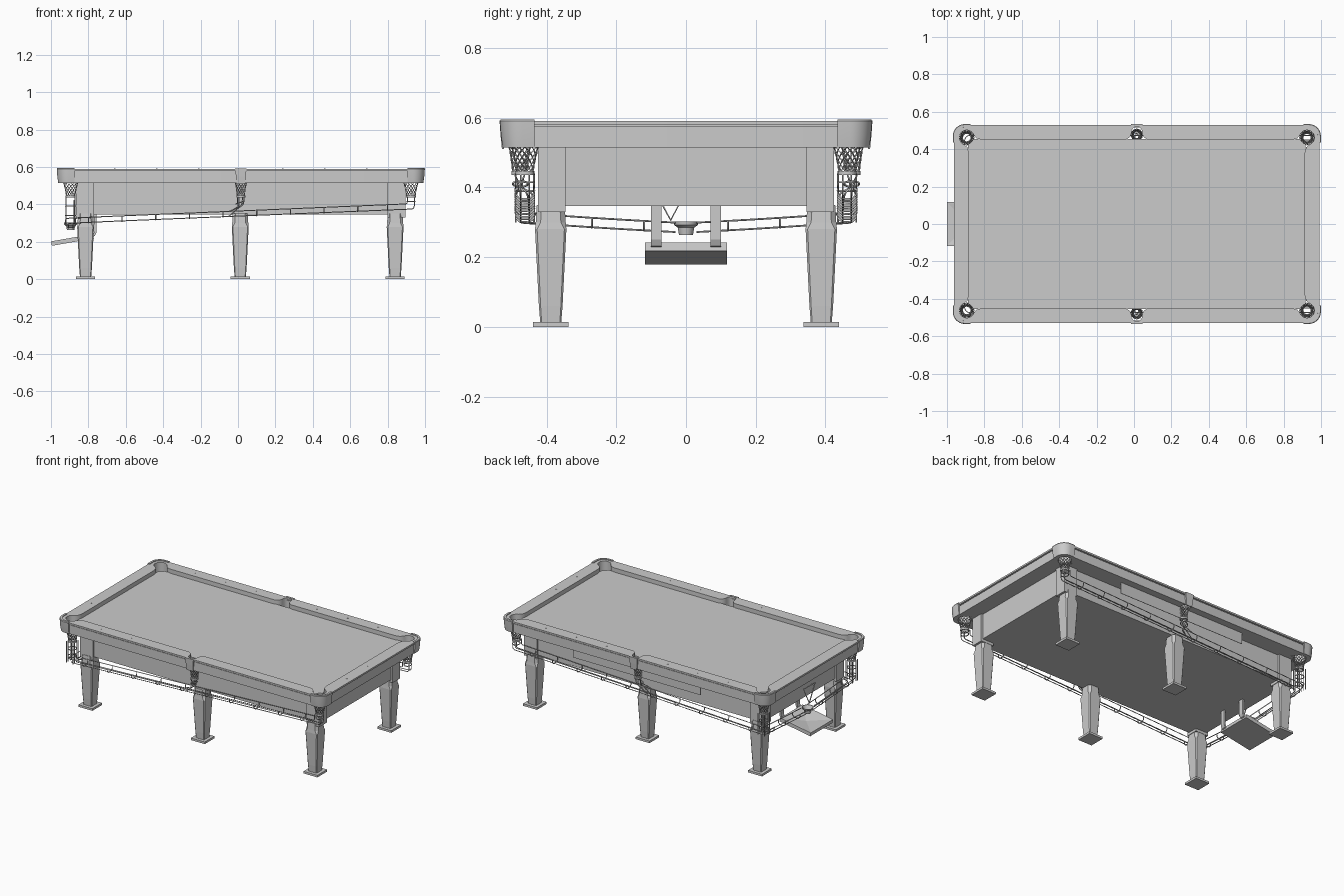
import bpy, bmesh
from math import sin, cos, pi, radians

if "Cube" in bpy.data.objects:
    bpy.data.objects.remove(bpy.data.objects["Cube"])

CX, HX, HY = 0.015, 0.8975, 0.45        # centre and half size of the playing area
OX, OY = 0.98, 0.53                     # half size of the rail
PX, PY = HX + 0.012, 0.462              # corner pocket centre


def finish(bm, name, loc=(0, 0, 0), smooth=False):
    bmesh.ops.recalc_face_normals(bm, faces=bm.faces)
    me = bpy.data.meshes.new(name)
    bm.to_mesh(me)
    bm.free()
    ob = bpy.data.objects.new(name, me)
    ob.location = loc
    bpy.context.collection.objects.link(ob)
    if smooth:
        bpy.ops.object.select_all(action='DESELECT')
        ob.select_set(True)
        bpy.context.view_layer.objects.active = ob
        bpy.ops.object.shade_smooth_by_angle(angle=radians(35))
    return ob


def loft(name, rings, caps=True, closed=False, smooth=False):
    """Join point rings with quads; closed also joins last ring to first."""
    bm = bmesh.new()
    vs = [[bm.verts.new(p) for p in r] for r in rings]
    n = len(rings[0])
    for a, b in zip(vs, vs[1:] + (vs[:1] if closed else [])):
        for i in range(n):
            bm.faces.new((a[i], a[(i + 1) % n], b[(i + 1) % n], b[i]))
    if caps and not closed:
        bm.faces.new(vs[0])
        bm.faces.new(vs[-1])
    return finish(bm, name, smooth=smooth)


def box(name, x0, x1, y0, y1, z0, z1):
    return loft(name, [[(x0, y0, z), (x1, y0, z), (x1, y1, z), (x0, y1, z)] for z in (z0, z1)])


def lathe(name, x, y, prof, n=20, closed=False):
    return loft(name, [[(x + r * cos(2 * pi * i / n), y + r * sin(2 * pi * i / n), z)
                        for i in range(n)] for r, z in prof], closed=closed, smooth=True)


def prism(name, loops, z0, z1):
    """Filled flat outline (with holes) given height."""
    cu = bpy.data.curves.new(name, 'CURVE')
    cu.dimensions, cu.fill_mode, cu.extrude = '2D', 'BOTH', (z1 - z0) / 2
    for pts in loops:
        s = cu.splines.new('POLY')
        s.points.add(len(pts) - 1)
        for p, (x, y) in zip(s.points, pts):
            p.co = (x + CX, y, 0, 1)
        s.use_cyclic_u = True
    ob = bpy.data.objects.new(name, cu)
    ob.location.z = (z0 + z1) / 2
    bpy.context.collection.objects.link(ob)


def wires(name, paths, r=0.003, smooth=True):
    cu = bpy.data.curves.new(name, 'CURVE')
    cu.dimensions, cu.bevel_depth, cu.bevel_resolution = '3D', r, 1
    cu.use_fill_caps = True
    for pts in paths:
        s = cu.splines.new('NURBS' if smooth else 'POLY')
        s.points.add(len(pts) - 1)
        for p, c in zip(s.points, pts):
            p.co = (*c, 1)
        if smooth:
            s.order_u, s.use_endpoint_u, s.resolution_u = 3, True, 5
    ob = bpy.data.objects.new(name, cu)
    bpy.context.collection.objects.link(ob)


def arc(cx, cy, r, a0, a1, n):
    return [(cx + r * cos(radians(a0 + (a1 - a0) * i / n)),
             cy + r * sin(radians(a0 + (a1 - a0) * i / n))) for i in range(n + 1)]


def four(quad):
    """Mirror a first-quadrant outline (top to right) into a full loop."""
    half = quad + [(x, -y) for x, y in reversed(quad)]
    return half + [(-x, y) for x, y in reversed(half)]


# Rails with pocket cut-outs
jaw = [(-.07, 0), (-.04, .008)] + arc(.012, .012, .04, 160, -70, 14) + [(.008, -.04), (0, -.07)]
inner = four([(.008, .52), (.018, .515), (.027, .503), (.029, .485), (.036, .465), (.06, HY)]
             + [(HX + u, HY + v) for u, v in jaw])


def outer(d):
    return four(arc(OX - .06, OY - .06, .06 - d, 90, 0, 8))


prism("rail_apron", [outer(.008), inner], .515, .574)
prism("rail_groove", [outer(.014), inner], .574, .579)
prism("rail_top", [outer(.002), inner], .579, .59)

# Cloth bed with cut corners
prism("cloth_bed", [four([(HX - .03, HY + .005)] + arc(HX + .012, HY + .012, .035, 190, 260, 5)
                         + [(HX + .005, HY - .03)])], .515, .562)

# Sights on the rails
dots = [(k * s * HX / 4, t * .49) for k in (1, 2, 3) for s in (-1, 1) for t in (-1, 1)]
dots += [(t * (HX + .042), k * .22) for k in (-1, 0, 1) for t in (-1, 1)]
for x, y in dots:
    lathe("sight", x + CX, y, [(.004, .588), (.004, .591)], 8)

# Body, corner posts and side panel
box("body", CX - .868, CX + .868, -.412, .412, .347, .53)
box("side_panel", -.44, .5, .472, .475, .44, .52)

# Legs
for x in (-.815, .012, .84):
    for sy in (-1, 1):
        y = sy * .388
        ring = []
        for h, c, z in ((.03, .004, .012), (.034, .005, .06), (.045, .006, .28),
                        (.043, .014, .3), (.04, .014, .35)):
            ring.append([(x + a * h - (c * a if k else 0), y + b * h - (0 if k else c * b), z)
                         for a, b, k in ((1, 1, 0), (1, 1, 1), (-1, 1, 1), (-1, 1, 0),
                                         (-1, -1, 0), (-1, -1, 1), (1, -1, 1), (1, -1, 0))])
        loft("leg", ring)
        box("foot", x - .051, x + .051, y - .051, y + .051, 0, .014)
        if abs(x) > .5:
            xe = CX + (.88 if x > 0 else -.88)
            xi = xe - (.095 if x > 0 else -.095)
            box("corner_post", min(xe, xi), max(xe, xi), y - .043, y + .037, .33, .52) if sy > 0 \
                else box("corner_post", min(xe, xi), max(xe, xi), y - .037, y + .043, .33, .52)


def net(x, y, r0, r1):
    """Diamond mesh pocket net with a collar ring."""
    n, rows = 12, 8
    bm = bmesh.new()
    v = []
    for k in range(rows):
        t = k / (rows - 1)
        r = r0 + (r1 - r0) * t ** .7
        v.append([bm.verts.new((x + r * cos(2 * pi * (i + k / 2) / n), y + r * sin(2 * pi * (i + k / 2) / n),
                                .518 - .073 * t)) for i in range(n)])
    for k in range(rows - 2):
        for i in range(n):
            bm.faces.new((v[k][i], v[k + 1][i], v[k + 2][i - 1], v[k + 1][i - 1]))
    m = finish(bm, "pocket_net").modifiers.new("wire", 'WIREFRAME')
    m.thickness = .004
    lathe("net_collar", x, y, [(r1 + .004, .436), (r1 + .004, .447), (r1 - .003, .447), (r1 - .003, .436)],
          closed=True)


def zr(x):
    return .30 + (x + .9) / 1.8 * .075


for sy in (-1, 1):
    Y = PY
    # Corner castings and nets
    for sx in (-1, 1):
        path = [((OX - .09, OY), 90)]
        path += [(p, 90 - 9 * i) for i, p in enumerate(arc(OX - .06, OY - .06, .06, 90, 0, 10))]
        path += [((OX, OY - .095), 0)]
        prof = [(-.004, .515), (.001, .55), (.004, .59), (.001, .595), (-.012, .595), (-.014, .515)]
        loft("corner_casting", [[(CX + sx * (p[0] + d * cos(radians(a))), sy * (p[1] + d * sin(radians(a))), z)
                                 for d, z in prof] for p, a in path], smooth=True)
        net(CX + sx * PX, sy * Y, .041, .023)
    # Middle casting and net
    loft("middle_casting", [[(CX + a * h, sy * y, z) for a, y in ((-1, .522), (1, .522), (1, .522 + t), (-1, .522 + t))]
                            for h, t, z in ((.022, .006, .51), (.026, .01, .55), (.031, .013, .592))])
    net(CX, sy * .477, .032, .02)

    # Ball return wires
    runs = []
    for w, dz in ((-.026, .027), (.026, .027), (-.012, 0), (.012, 0)):
        xs, y, xe = (.905 if dz else .943), Y + w, -.895 - w
        run = [(xs, y, .44), (xs, y, .42), (xs, y, zr(.9) + dz), (xs - .04, y, zr(.88) + dz), (0, y, zr(0) + dz),
               (-.84, y, zr(-.84) + dz), (xe, y, .298 + dz), (xe, Y - .07, .294 + dz), (xe, .2, .281 + dz),
               (xe, .03, .272 + dz)]
        runs.append([(a, sy * b, c) for a, b, c in run])
        # middle pocket elbow
        el = [(CX + w * .7, .477 + (.015 if dz else -.015), .44), (CX + w * .7, .477, .40),
              (CX - .01, y, zr(0) + .045), (-.05, y, zr(-.05) + dz)]
        runs.append([(a, sy * b, c) for a, b, c in el])
        # drop wires under the low-end pocket
        for sx in (-1, 1):
            runs.append([(-.895 + sx * .024, sy * (Y + w), z) for z in (.44, .37, .3)])
    wires("return_wires", runs, .0026)

    # Cradle hoops under the wires
    u = ((-.027, .027), (-.026, .008), (-.014, -.003), (.014, -.003), (.026, .008), (.027, .027))
    hoops = [[(x, sy * (Y + w), zr(x) + dz) for w, dz in u]
             for x in (-.8, -.62, -.44, -.26, -.08, .1, .28, .46, .64, .8)]
    hoops += [[(-.895 - w, sy * y, .272 + y * .055 + dz) for w, dz in u] for y in (.12, .27, .39)]
    hoops += [[(-.895 + .027 * cos(i * pi / 6), sy * (Y + .027 * sin(i * pi / 6)), z) for i in range(13)]
              for z in (.39, .34)]
    hoops += [[(.925 + .022 * cos(i * pi / 6), sy * (Y + .026 * sin(i * pi / 6)), .415) for i in range(13)],
              [(CX - .005 + .022 * cos(i * pi / 6), sy * (.475 + .022 * sin(i * pi / 6)), .41 + .008 * cos(i * pi / 6))
               for i in range(13)]]
    wires("cradle_hoops", hoops, .003, False)

    # Tray brackets
    y = sy * .085
    side = [(-.757, .35), (-.757, .25), (-.765, .232), (-.79, .222), (-.82, .216),
            (-.82, .224), (-.79, .231), (-.773, .239), (-.769, .255), (-.769, .35)]
    loft("tray_bracket", [[(a, y + d, b) for a, b in side] for d in (-.015, .015)])

# Collecting basin at the low end
lathe("basin", -.895, 0, [(.02, .264), (.024, .285), (.034, .292), (.036, .302), (.032, .302), (.016, .27)])

# Ball tray with a dished top
bm = bmesh.new()
bmesh.ops.create_cube(bm, size=1)
for v in bm.verts:
    v.co.x *= .228
    v.co.y *= .234
    v.co.z *= .024
top = max(bm.faces, key=lambda f: f.calc_center_median().z)
bmesh.ops.inset_individual(bm, faces=[top], thickness=.012, depth=0)
bmesh.ops.poke(bm, faces=[top], offset=-.016)
finish(bm, "ball_tray", (-.885, 0, .21)).rotation_euler.y = radians(-10)

# Triangle rack hanging on the low end
tri = [(-.876, -.105, .42), (-.876, -.044, .306), (-.876, .017, .42), (-.876, -.105, .42)]
wires("triangle_rack", [tri], .004, False)

# Turn curves into meshes
bpy.ops.object.select_all(action='DESELECT')
for ob in list(bpy.context.scene.objects):
    if ob.type == 'CURVE':
        ob.select_set(True)
        bpy.context.view_layer.objects.active = ob
bpy.ops.object.convert(target='MESH')
